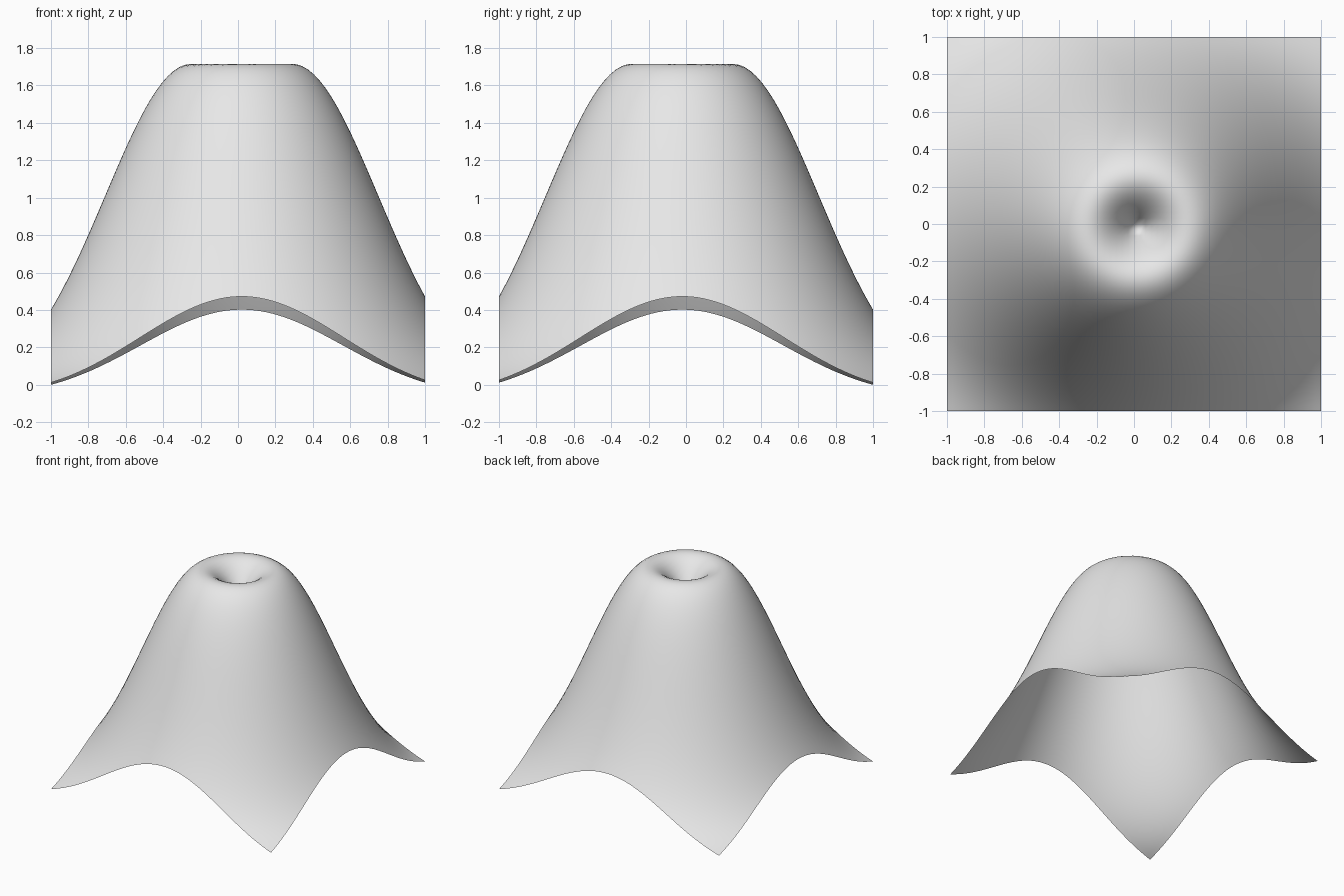
import bpy, bmesh, math

cube = bpy.data.objects.get("Cube")
if cube:
    bpy.data.objects.remove(cube, do_unlink=True)

# Ripple settings: ring-shaped bell curve, slightly off centre
CENTRE = (0.02, -0.02)
RIM_RADIUS = 0.27
PEAK = 1.715
HEIGHT = 1.784
FALLOFF = 2.37
CELLS = 64


def ripple(x, y):
    d = math.hypot(x - CENTRE[0], y - CENTRE[1]) - RIM_RADIUS
    return PEAK - HEIGHT * (1 - math.exp(-FALLOFF * d * d))


# Square sheet raised into a hill with a dimple on top
bm = bmesh.new()
bmesh.ops.create_grid(bm, x_segments=CELLS, y_segments=CELLS, size=1)
for v in bm.verts:
    v.co.z = ripple(v.co.x, v.co.y)
lowest = min(v.co.z for v in bm.verts)
for v in bm.verts:
    v.co.z -= lowest
for f in bm.faces:
    f.smooth = True
mesh = bpy.data.meshes.new("rippled_sheet")
bm.to_mesh(mesh)
bm.free()
sheet = bpy.data.objects.new("rippled_sheet", mesh)
bpy.context.collection.objects.link(sheet)

# Plain grey surface
grey = bpy.data.materials.new("light_grey")
grey.use_nodes = True
colour = (0.8, 0.8, 0.8, 1)
grey.diffuse_color = colour
grey.node_tree.nodes["Principled BSDF"].inputs["Base Color"].default_value = colour
mesh.materials.append(grey)
